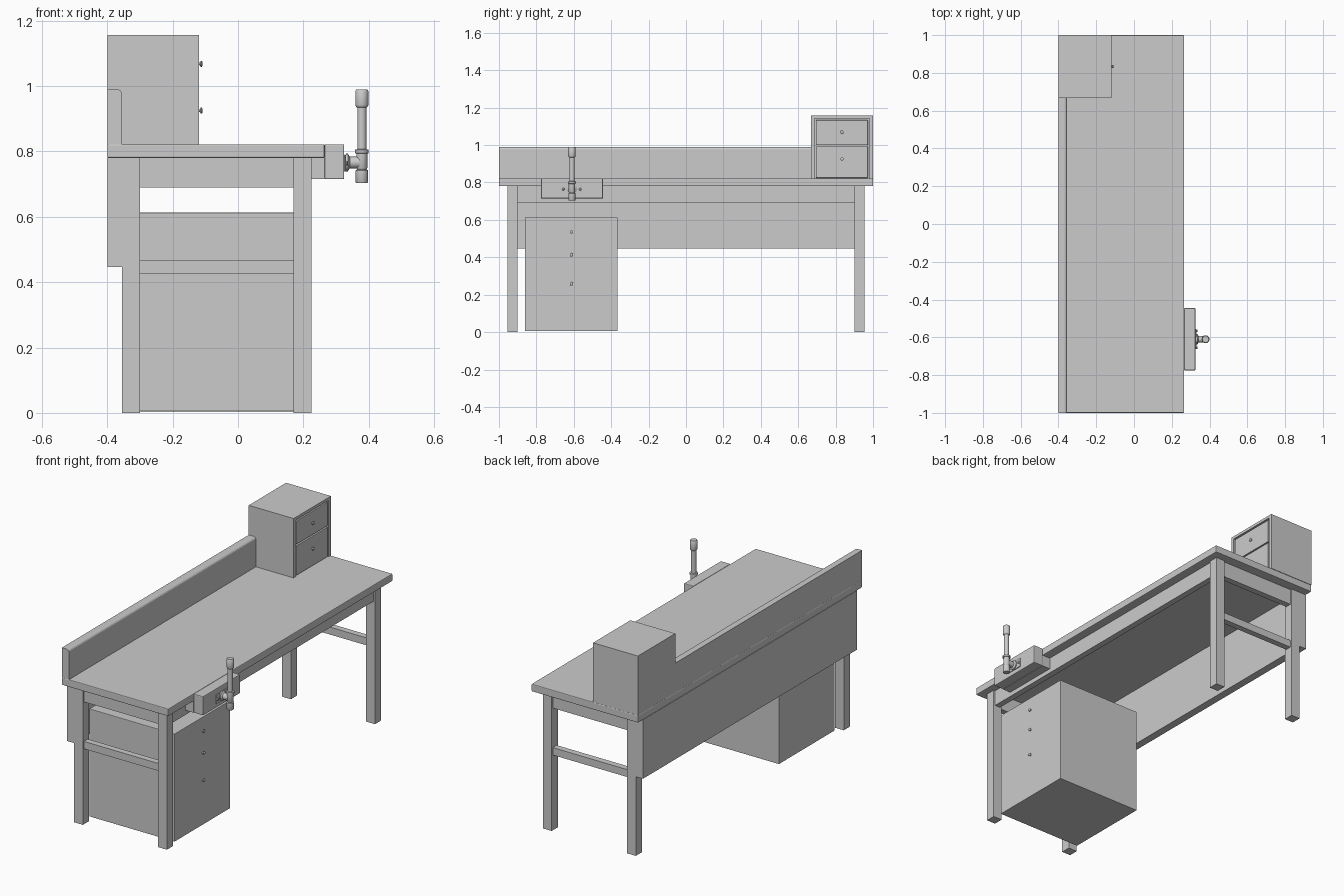
import bpy, math

if "Cube" in bpy.data.objects:
    bpy.data.objects.remove(bpy.data.objects["Cube"])

def finish(ob, bevel=0.0, seg=2):
    if bevel:
        m = ob.modifiers.new("Bevel", 'BEVEL')
        m.width, m.segments, m.limit_method = bevel, seg, 'ANGLE'
    return ob

def prism(name, pts, y0, y1):
    """Extrude an xz profile along y."""
    n = len(pts)
    verts = [(x, y, z) for y in (y0, y1) for x, z in pts]
    faces = [tuple(range(n)), tuple(reversed(range(n, 2 * n)))]
    faces += [(i, i + n, (i + 1) % n + n, (i + 1) % n) for i in range(n)]
    me = bpy.data.meshes.new(name)
    me.from_pydata(verts, [], faces)
    ob = bpy.data.objects.new(name, me)
    bpy.context.collection.objects.link(ob)
    return ob

def box(name, x, y, z, bevel=0.0):
    pts = [(x[0], z[0]), (x[1], z[0]), (x[1], z[1]), (x[0], z[1])]
    return finish(prism(name, pts, *y), bevel)

def lathe(name, prof, loc, axis='Z', seg=24):
    """Spin (radius, height) points; axis Z or X."""
    verts, faces = [], []
    for r, h in prof:
        for i in range(seg):
            a = 2 * math.pi * i / seg
            verts.append((r * math.cos(a), r * math.sin(a), h))
    for k in range(len(prof) - 1):
        for i in range(seg):
            j = (i + 1) % seg
            faces.append((k*seg + i, k*seg + j, (k+1)*seg + j, (k+1)*seg + i))
    faces += [tuple(reversed(range(seg))),
              tuple(range((len(prof) - 1) * seg, len(prof) * seg))]
    me = bpy.data.meshes.new(name)
    me.from_pydata(verts, [], faces)
    ob = bpy.data.objects.new(name, me)
    bpy.context.collection.objects.link(ob)
    ob.location = loc
    if axis == 'X':
        ob.rotation_euler = (0, math.pi / 2, 0)
    bpy.ops.object.select_all(action='DESELECT')
    ob.select_set(True)
    bpy.context.view_layer.objects.active = ob
    bpy.ops.object.shade_smooth_by_angle(angle=math.radians(40))
    return ob

def knob(name, x, y, z):
    lathe(name, [(.005, 0), (.004, .004), (.009, .007), (.009, .010), (.005, .013)],
          (x, y, z), 'X', 16)

# Work surface
box("tabletop", (-.4, .265), (-1, 1), (.78, .822), .004)

# Back panel below the top and rounded backsplash above it
box("back_panel", (-.4, -.355), (-.955, .955), (.447, .78))
r = .015
arc = [(-.355 - r + r * math.cos(a), .99 - r + r * math.sin(a))
       for a in (math.radians(18 * i) for i in range(6))]
prism("backsplash", [(-.4, .822), (-.355, .822)] + arc + [(-.4, .99)], -1, .67)

# Legs, end rails and stretchers
for side, s in (("left", -1), ("right", 1)):
    def span(a, b):
        return tuple(sorted((s * a, s * b)))
    box(side + "_back_leg", (-.355, -.3), span(.9, .955), (0, .78))
    box(side + "_front_leg", (.17, .225), span(.9, .955), (0, .78))
    box(side + "_end_apron", (-.3, .17), span(.91, .945), (.69, .78))
    box(side + "_stretcher", (-.3, .17), span(.91, .945), (.425, .467))
box("front_apron", (.18, .215), (-.9, .9), (.69, .78))

# Floor drawer unit
box("drawer_unit", (-.325, .208), (-.862, -.365), (.005, .613), .002)
for i, z in enumerate((.535, .413, .258)):
    knob(f"drawer_unit_knob_{i}", .208, -.612, z)

# Small two-drawer cabinet on the top
cy0, cy1, cz0, cz1 = .667, 1.0, .822, 1.157
box("small_cabinet_body", (-.4, -.135), (cy0, cy1), (cz0, cz1))
for name, y, z in (("left", (cy0, cy0 + .02), (cz0, cz1)),
                   ("right", (cy1 - .02, cy1), (cz0, cz1)),
                   ("top", (cy0 + .02, cy1 - .02), (cz1 - .016, cz1))):
    box("small_cabinet_frame_" + name, (-.135, -.12), y, z)
for i, z in enumerate(((.825, .993), (1.0, 1.133))):
    box(f"small_cabinet_drawer_{i}", (-.135, -.121), (.695, .972), z, .002)
for i, z in enumerate((.925, 1.068)):
    knob(f"small_cabinet_knob_{i}", -.121, .834, z)

# Vise jaws: a fixed part under the top and the front jaw
vy = -.61
box("vise_fixed_jaw", (.2, .265), (vy - .165, vy + .165), (.715, .78))
box("vise_front_jaw", (.265, .325), (vy - .165, vy + .165), (.715, .822), .004)

# Vise mounting plate and bolts
box("vise_plate", (.325, .33), (vy - .053, vy + .053), (.738, .79), .001)
for i, dy in enumerate((-.045, .045)):
    lathe(f"vise_bolt_{i}", [(.007, 0), (.007, .004), (.004, .007)],
          (.33, vy + dy, .764), 'X', 12)

# Vise screw and upright handle
lathe("vise_screw", [(.027, 0), (.027, .006), (.018, .012), (.018, .042)],
      (.33, vy, .766), 'X')
lathe("vise_handle",
      [(.017, .703), (.019, .706), (.019, .742), (.014, .745), (.017, .75),
       (.017, .793), (.021, .795), (.021, .805), (.014, .807), (.014, .934),
       (.018, .937), (.02, .942), (.02, .985), (.017, .99)],
      (.379, vy, 0))
